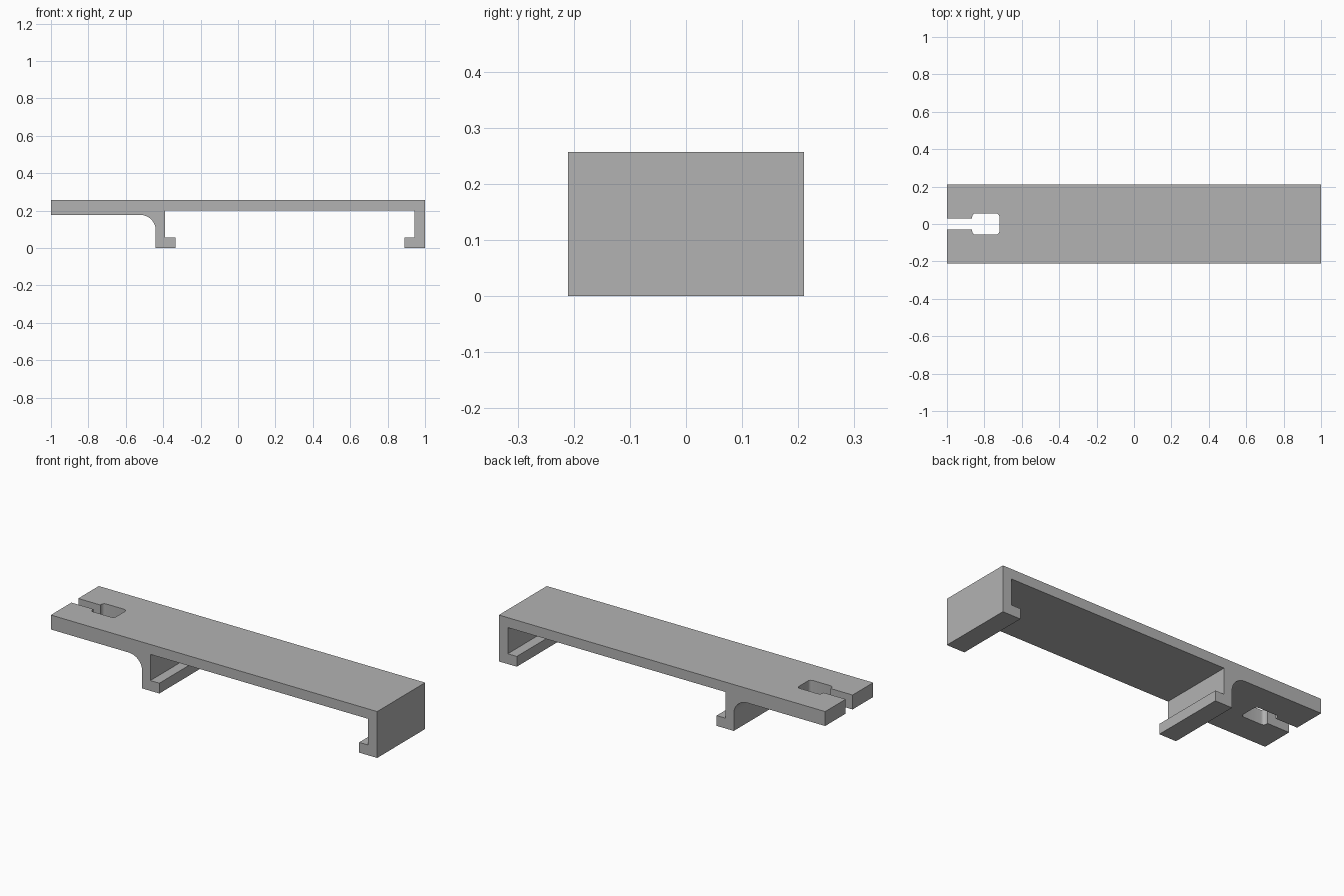
import bpy, bmesh, math
from mathutils import Vector

old = bpy.data.objects.get("Cube")
if old:
    bpy.data.objects.remove(old, do_unlink=True)

# Single plain grey plastic
GREY = (0.45, 0.45, 0.45, 1)
mat = bpy.data.materials.new("plain grey")
mat.use_nodes = True
mat.diffuse_color = GREY
bsdf = mat.node_tree.nodes["Principled BSDF"]
bsdf.inputs["Base Color"].default_value = GREY
bsdf.inputs["Roughness"].default_value = 0.6


def arc(cx, cy, r, start, end, steps=8):
    """Points along a circular arc, angles in degrees."""
    angles = [math.radians(start + (end - start) * i / steps) for i in range(steps + 1)]
    return [(cx + r * math.cos(a), cy + r * math.sin(a)) for a in angles]


def prism(name, points, offset, direction):
    """Extrude a closed outline along a direction."""
    bm = bmesh.new()
    face = bm.faces.new([bm.verts.new(offset(u, v)) for u, v in points])
    result = bmesh.ops.extrude_face_region(bm, geom=[face])
    moved = [e for e in result["geom"] if isinstance(e, bmesh.types.BMVert)]
    bmesh.ops.translate(bm, verts=moved, vec=Vector(direction))
    bmesh.ops.recalc_face_normals(bm, faces=bm.faces)
    mesh = bpy.data.meshes.new(name)
    bm.to_mesh(mesh)
    bm.free()
    mesh.materials.append(mat)
    obj = bpy.data.objects.new(name, mesh)
    bpy.context.collection.objects.link(obj)
    return obj


# Side profile: top bar, filleted middle hook, end hook
HALF = 0.21
profile = [(-1, 0.257), (-1, 0.177)]
profile += arc(-0.522, 0.095, 0.082, 90, 0, 12)
profile += [(-0.44, 0), (-0.335, 0), (-0.335, 0.057), (-0.39, 0.057), (-0.39, 0.202),
            (0.945, 0.202), (0.945, 0.057), (0.89, 0.057), (0.89, 0), (1, 0), (1, 0.257)]
bracket = prism("clip_bracket", profile, lambda x, z: (x, -HALF, z), (0, 2 * HALF, 0))

# Keyhole slot: narrow mouth and wide rounded pocket, mirrored across the centre line
R = 0.018
upper = [(-1.1, 0.03), (-0.865, 0.03)]
upper += arc(-0.865 + R, 0.057 - R, R, 180, 90, 5)
upper += arc(-0.72 - R, 0.057 - R, R, 90, 0, 5)
outline = upper + [(x, -y) for x, y in reversed(upper)]
cutter = prism("slot_cutter", outline, lambda x, y: (x, y, 0.1), (0, 0, 0.3))
cutter.hide_render = True
cutter.hide_viewport = True

cut = bracket.modifiers.new("slot", 'BOOLEAN')
cut.operation = 'DIFFERENCE'
cut.solver = 'EXACT'
cut.object = cutter

# Smooth the fillets, keep the edges sharp
bpy.ops.object.select_all(action='DESELECT')
bracket.select_set(True)
bpy.context.view_layer.objects.active = bracket
bpy.ops.object.modifier_apply(modifier=cut.name)
bpy.data.objects.remove(cutter, do_unlink=True)
bpy.ops.object.shade_smooth_by_angle(angle=math.radians(30))
